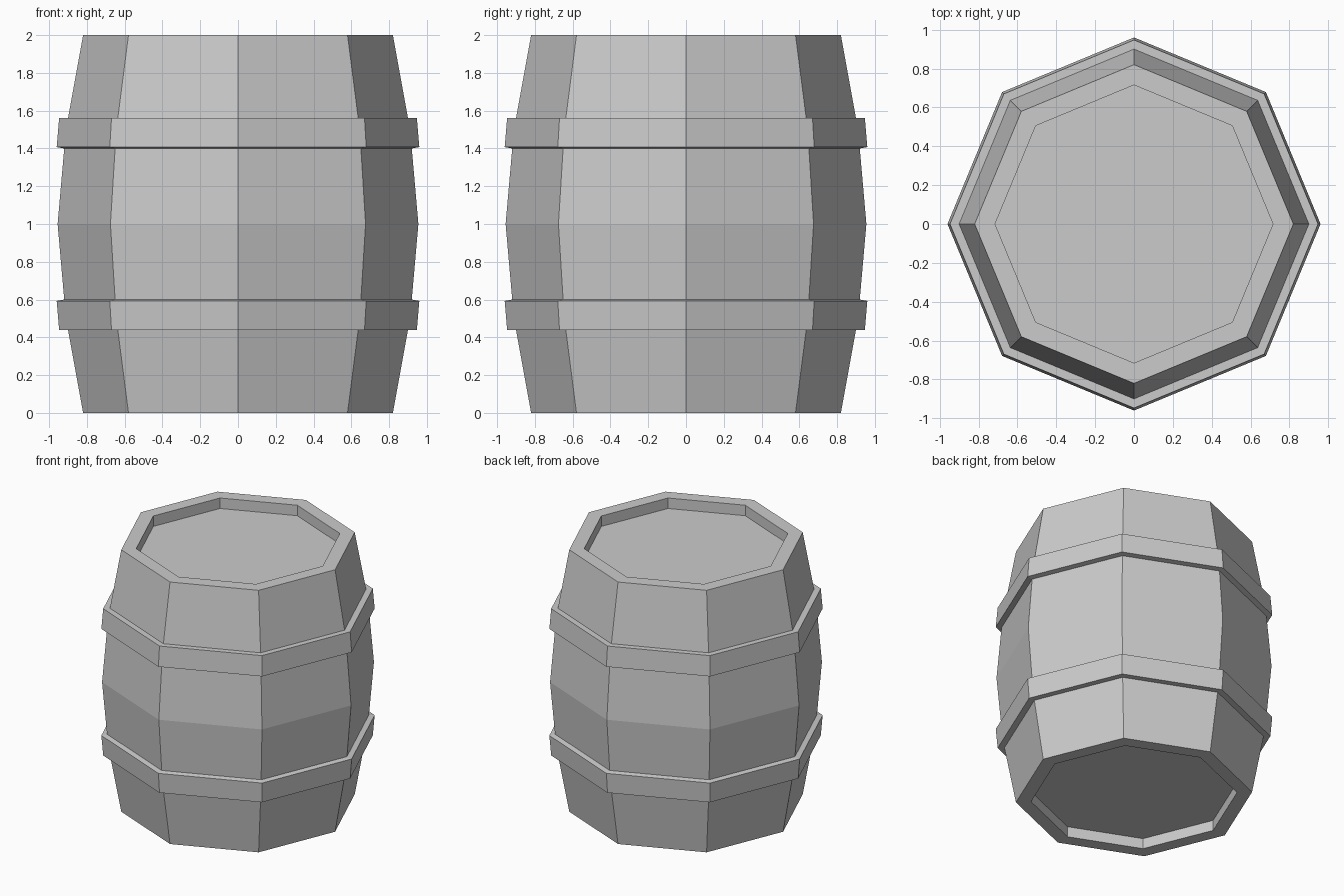
import bpy, bmesh, math

if "Cube" in bpy.data.objects:
    bpy.data.objects.remove(bpy.data.objects["Cube"])

SIDES = 8


def lathe(name, profile):
    """Spin an (r, z) profile into an eight-sided flat-faced shell; r = 0 closes with a cap."""
    bm = bmesh.new()
    rings = []
    for r, z in profile:
        rings.append([bm.verts.new((r * math.cos(i * math.tau / SIDES),
                                    r * math.sin(i * math.tau / SIDES), z))
                      for i in range(SIDES)])
    for low, high in zip(rings, rings[1:]):
        for i in range(SIDES):
            j = (i + 1) % SIDES
            bm.faces.new((low[i], low[j], high[j], high[i]))
    return bm, rings


def finish(name, bm):
    mesh = bpy.data.meshes.new(name)
    bm.to_mesh(mesh)
    bm.free()
    bpy.context.collection.objects.link(bpy.data.objects.new(name, mesh))


def flip(profile):
    """Mirror a profile about mid height, keeping bottom-to-top order."""
    return [(r, 2 - z) for r, z in reversed(profile)]


# Barrel body: recessed bottom head, rim, bulging staves, rim, recessed top head
lower = [(0.715, 0.08), (0.715, 0), (0.82, 0), (0.90, 0.44), (0.92, 0.60)]
bm, rings = lathe("barrel_body", lower + [(0.955, 1.0)] + flip(lower))
bm.faces.new(rings[0][::-1])
bm.faces.new(rings[-1])
finish("barrel_body", bm)

# Hoops wrapped around the staves
hoop = [(0.90, 0.44), (0.947, 0.44), (0.96, 0.593), (0.92, 0.60)]
for name, profile in (("lower_hoop", hoop), ("upper_hoop", flip(hoop))):
    bm, _ = lathe(name, profile)
    finish(name, bm)
